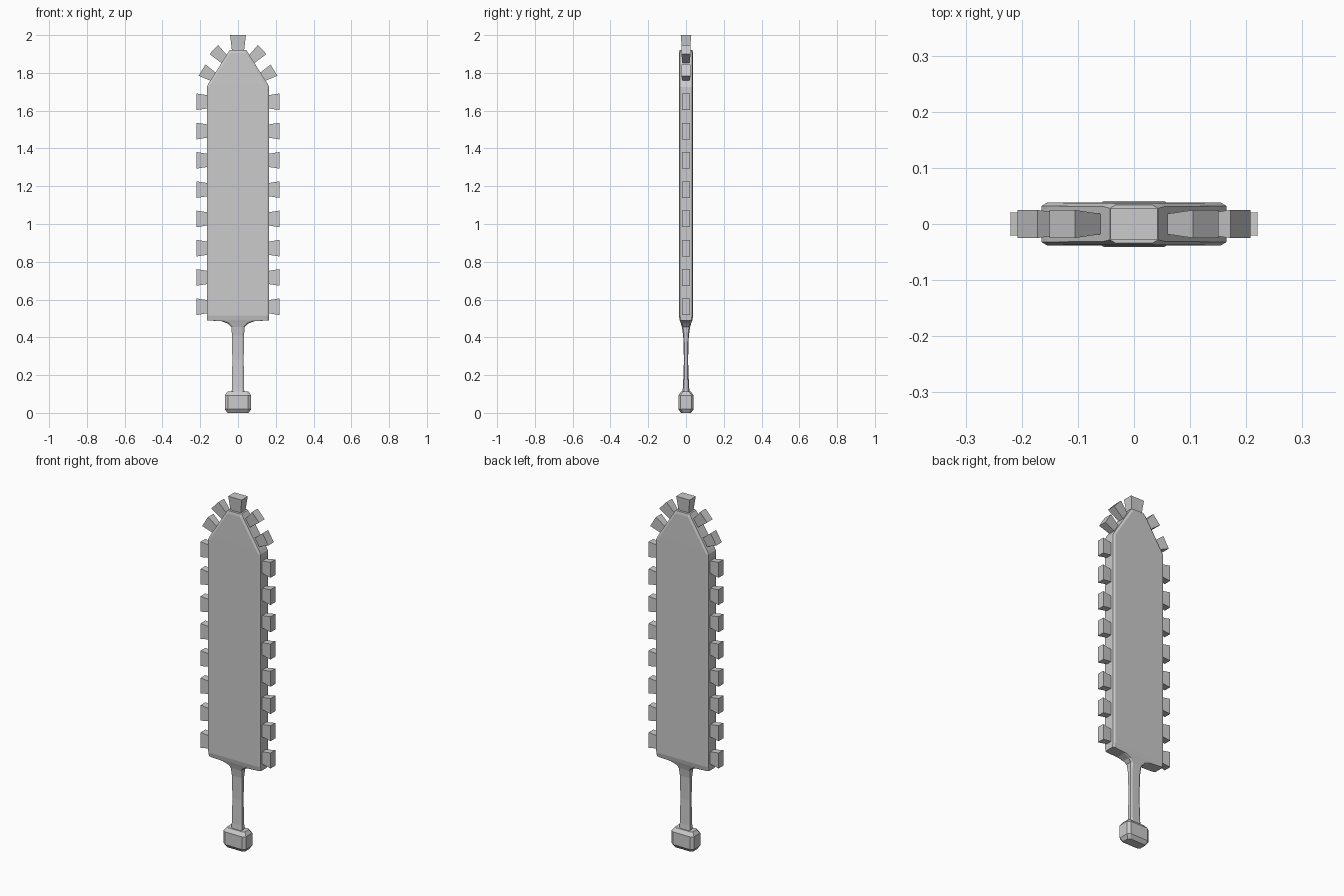
import bpy, bmesh, math

if "Cube" in bpy.data.objects:
    bpy.data.objects.remove(bpy.data.objects["Cube"])


def finish(bm, name):
    bmesh.ops.recalc_face_normals(bm, faces=bm.faces)
    me = bpy.data.meshes.new(name)
    bm.to_mesh(me)
    bm.free()
    ob = bpy.data.objects.new(name, me)
    bpy.context.collection.objects.link(ob)
    return ob


def stack(name, sections):
    """Loft chamfered rectangles given as (z, half x, half y, chamfer x, chamfer y)."""
    bm = bmesh.new()
    rings = []
    for z, hx, hy, cx, cy in sections:
        q = [(hx, hy - cy), (hx - cx, hy)]
        pts = (q + [(-x, y) for x, y in reversed(q)] + [(-x, -y) for x, y in q]
               + [(x, -y) for x, y in reversed(q)])
        rings.append([bm.verts.new((x, y, z)) for x, y in pts])
    for a, b in zip(rings, rings[1:]):
        for i in range(8):
            j = (i + 1) % 8
            bm.faces.new((a[i], a[j], b[j], b[i]))
    bm.faces.new(rings[0])
    bm.faces.new(rings[-1])
    return finish(bm, name)


def tooth(name, x, z, angle, length, root, tip):
    """Flared block starting at (x, z), pointing along angle; root/tip = (half width, half y)."""
    bm = bmesh.new()
    c, s = math.cos(math.radians(angle)), math.sin(math.radians(angle))
    rings = []
    for d, (w, y) in ((0, root), (length, tip)):
        rings.append([bm.verts.new((x + c * d - s * w * a, y * b, z + s * d + c * w * a))
                      for a, b in ((-1, -1), (1, -1), (1, 1), (-1, 1))])
    for i in range(4):
        j = (i + 1) % 4
        bm.faces.new((rings[0][i], rings[0][j], rings[1][j], rings[1][i]))
    bm.faces.new(rings[0])
    bm.faces.new(rings[1])
    return finish(bm, name)


# Paddle blade flowing into the slim grip
stack("blade_and_grip", [
    (0.10, 0.034, 0.020, 0.010, 0.007),
    (0.14, 0.032, 0.016, 0.010, 0.006),
    (0.28, 0.030, 0.011, 0.010, 0.004),
    (0.41, 0.032, 0.015, 0.010, 0.005),
    (0.455, 0.035, 0.022, 0.010, 0.006),
    (0.472, 0.052, 0.027, 0.010, 0.006),
    (0.485, 0.085, 0.031, 0.010, 0.006),
    (0.490, 0.164, 0.033, 0.010, 0.006),
    (0.515, 0.165, 0.038, 0.010, 0.006),
    (1.725, 0.165, 0.038, 0.010, 0.006),
    (1.745, 0.155, 0.038, 0.014, 0.006),
    (1.905, 0.054, 0.037, 0.014, 0.006),
    (1.922, 0.043, 0.034, 0.010, 0.006),
])

# Pommel
stack("pommel", [
    (0.000, 0.056, 0.026, 0.010, 0.008),
    (0.020, 0.070, 0.041, 0.016, 0.012),
    (0.092, 0.070, 0.041, 0.016, 0.012),
    (0.112, 0.056, 0.026, 0.012, 0.008),
])

# Stone teeth along both edges and the sloping shoulders
for side, mirror in (("right", 1), ("left", -1)):
    def turn(a):
        return a if mirror == 1 else 180 - a
    for i in range(8):
        tooth(f"{side}_edge_tooth_{i + 1}", mirror * 0.150, 0.562 + 0.155 * i, turn(0),
              0.070, (0.033, 0.017), (0.044, 0.021))
    tooth(f"{side}_shoulder_tooth_1", mirror * 0.124, 1.775, turn(31), 0.077,
          (0.024, 0.017), (0.035, 0.025))
    tooth(f"{side}_shoulder_tooth_2", mirror * 0.068, 1.868, turn(43), 0.082,
          (0.024, 0.017), (0.033, 0.025))

# Tooth at the point
tooth("tip_tooth", 0, 1.91, 90, 0.09, (0.031, 0.020), (0.042, 0.028))
